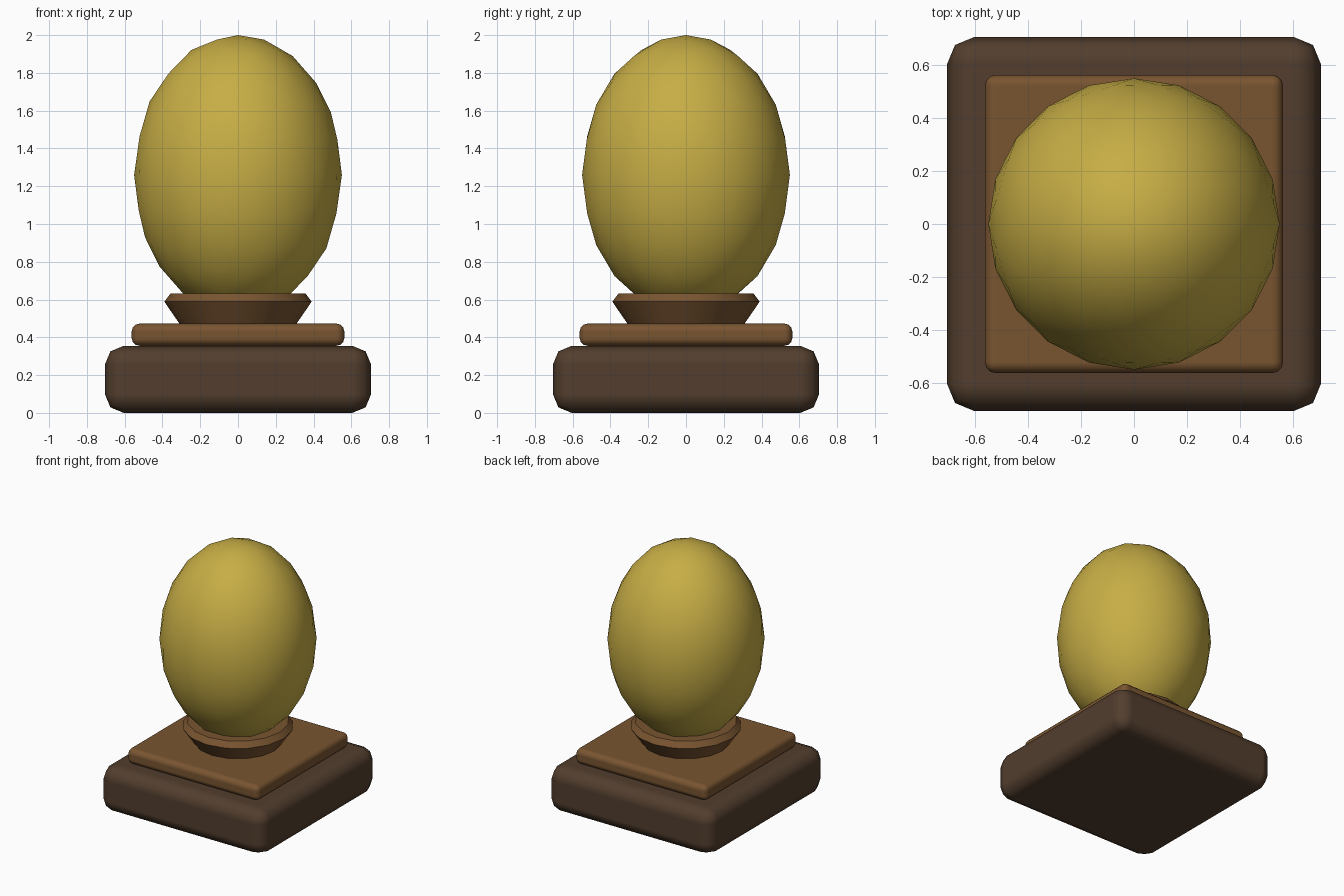
import bpy

if "Cube" in bpy.data.objects:
    bpy.data.objects.remove(bpy.data.objects["Cube"])


def material(name, rgb):
    m = bpy.data.materials.new(name)
    m.diffuse_color = (*rgb, 1)
    m.use_nodes = True
    m.node_tree.nodes["Principled BSDF"].inputs["Base Color"].default_value = m.diffuse_color
    return m


dark_wood = material("dark_wood", (0.085, 0.048, 0.027))
light_wood = material("light_wood", (0.19, 0.09, 0.03))
gold = material("gold", (0.57, 0.42, 0.06))


def finish(name, mat):
    ob = bpy.context.object
    ob.name = name
    ob.data.materials.append(mat)
    return ob


def rounded_slab(name, half, z0, z1, bevel, segments, mat):
    bpy.ops.mesh.primitive_cube_add(size=1, location=(0, 0, (z0 + z1) / 2))
    ob = finish(name, mat)
    ob.scale = (2 * half, 2 * half, z1 - z0)
    bpy.ops.object.transform_apply(location=False, rotation=False, scale=True)
    bpy.ops.object.shade_smooth()
    mod = ob.modifiers.new("rounding", "BEVEL")
    mod.width = bevel
    mod.segments = segments
    mod.harden_normals = True


# Stepped square plinth
rounded_slab("base", 0.705, 0.0, 0.355, 0.10, 2, dark_wood)
rounded_slab("upper_plate", 0.563, 0.355, 0.473, 0.042, 3, light_wood)

# Flared round collar: rings of (radius, height), capped at both ends
SIDES = 16
profile = [(0.305, 0.465), (0.39, 0.589), (0.358, 0.631)]
bpy.ops.mesh.primitive_cone_add(vertices=SIDES, radius1=profile[0][0], radius2=profile[1][0],
                                depth=profile[1][1] - profile[0][1],
                                location=(0, 0, (profile[0][1] + profile[1][1]) / 2))
collar = finish("collar", light_wood)
# Chamfered rim: extrude the top cap inward and up
bpy.ops.object.transform_apply(location=True, rotation=False, scale=False)
import bmesh
bm = bmesh.new()
bm.from_mesh(collar.data)
top = max(bm.faces, key=lambda f: f.calc_center_median().z)
bmesh.ops.inset_region(bm, faces=[top], thickness=0.01)
for v in top.verts:
    k = profile[2][0] / v.co.xy.length
    v.co = (v.co.x * k, v.co.y * k, profile[2][1])
bm.to_mesh(collar.data)
bm.free()
bpy.ops.object.shade_smooth_by_angle(angle=0.7)

# Egg resting in the collar
bpy.ops.mesh.primitive_ico_sphere_add(subdivisions=3, radius=1, location=(0, 0, 1.26))
egg = finish("egg", gold)
egg.scale = (0.55, 0.55, 0.74)
bpy.ops.object.transform_apply(location=False, rotation=False, scale=True)
bpy.ops.object.shade_smooth()
